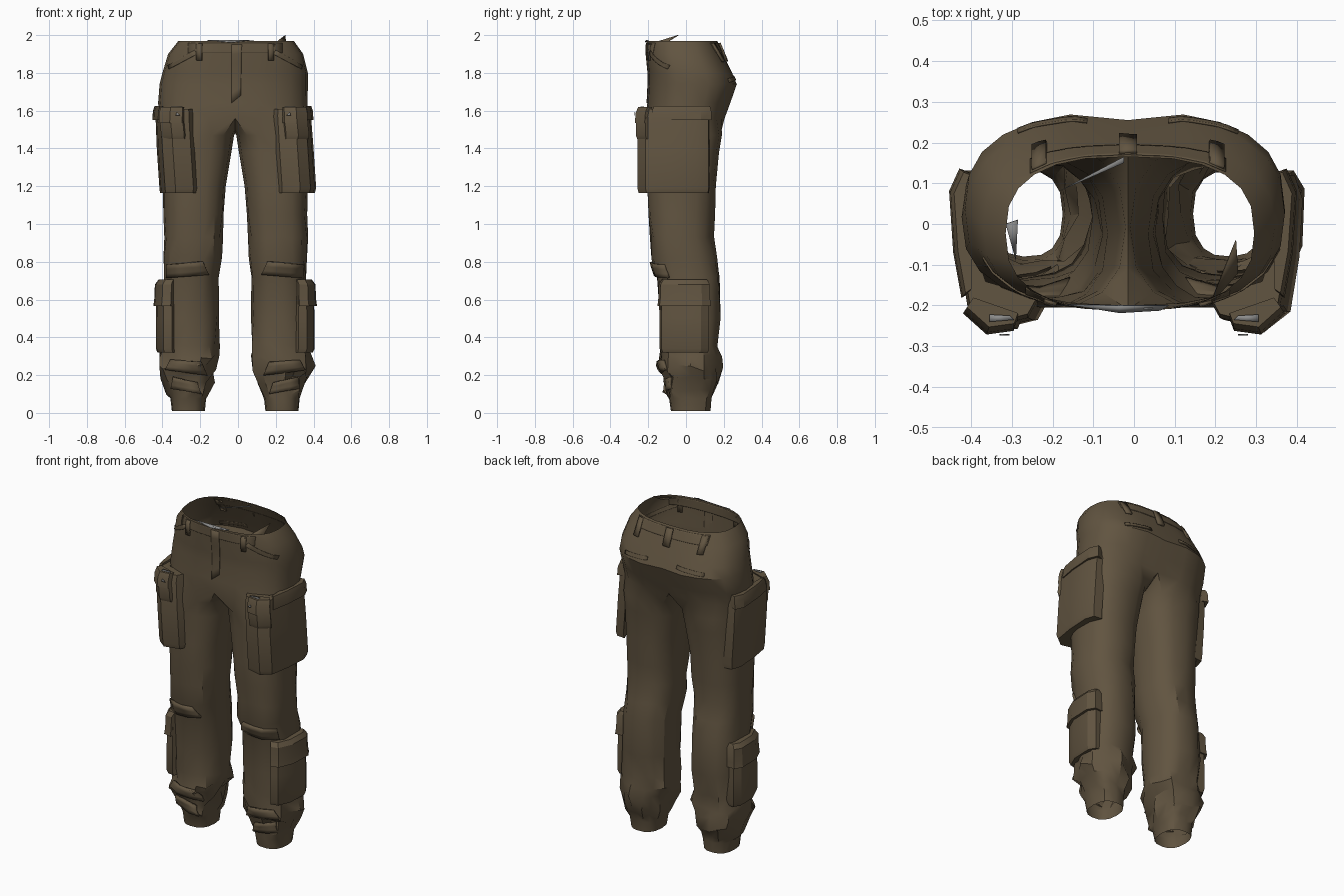
import bpy, bmesh, random
from math import cos, sin, radians, copysign
from mathutils import Vector
from mathutils.bvhtree import BVHTree

random.seed(4)
SHIFT = -0.015  # the garment sits slightly off centre

cube = bpy.data.objects.get("Cube")
if cube:
    bpy.data.objects.remove(cube, do_unlink=True)


def material(name, r, g, b):
    mat = bpy.data.materials.new(name)
    mat.use_nodes = True
    mat.diffuse_color = (r, g, b, 1)
    bsdf = mat.node_tree.nodes["Principled BSDF"]
    bsdf.inputs["Base Color"].default_value = (r, g, b, 1)
    bsdf.inputs["Roughness"].default_value = 0.9
    return mat


cloth = material("olive_brown_cloth", .12, .089, .052)
grey = material("grey_lining", .27, .27, .265)


def finish(name, bm, angle=35, thick=0, mat=cloth):
    mesh = bpy.data.meshes.new(name)
    bm.to_mesh(mesh)
    bm.free()
    mesh.materials.append(mat)
    obj = bpy.data.objects.new(name, mesh)
    obj.location.x = SHIFT
    bpy.context.collection.objects.link(obj)
    if thick:
        mod = obj.modifiers.new("thickness", 'SOLIDIFY')
        mod.thickness = thick
        mod.offset = 0
    bpy.ops.object.select_all(action='DESELECT')
    obj.select_set(True)
    bpy.context.view_layer.objects.active = obj
    bpy.ops.object.shade_smooth_by_angle(angle=radians(angle))


def oval(deg, x0, x1, y0, y1, p=2.5):
    c, s = cos(radians(deg)), sin(radians(deg))
    px = copysign(abs(c) ** (2 / p), c)
    py = copysign(abs(s) ** (2 / p), s)
    return (x0 + x1) / 2 + (x1 - x0) / 2 * px, (y0 + y1) / 2 + (y1 - y0) / 2 * py


def bridge(bm, a, b, closed=True):
    for i in range(len(a) if closed else len(a) - 1):
        j = (i + 1) % len(a)
        bm.faces.new((a[i], a[j], b[j], b[i]))


# Hips: height, right width, left width, front, back
HIPS = [(1.97, .3, .31, -.21, .165), (1.9, .355, .36, -.21, .195), (1.8, .385, .385, -.2, .25),
        (1.74, .4, .385, -.2, .275), (1.64, .408, .383, -.205, .24), (1.56, .4, .383, -.21, .21)]
# Legs: height, inner, outer, front, back, crumple
LEGS = [(1.47, .006, .386, -.205, .19, 0), (1.38, .02, .383, -.2, .175, 0),
        (1.2, .05, .383, -.205, .158, 0), (1.05, .06, .38, -.2, .152, .004),
        (.93, .07, .38, -.19, .142, .008), (.82, .075, .378, -.18, .16, .008),
        (.72, .085, .38, -.15, .178, .006), (.5, .085, .385, -.14, .183, .003),
        (.36, .088, .39, -.13, .163, .012), (.29, .09, .4, -.125, .175, .02),
        (.23, .1, .405, -.135, .18, .022), (.17, .125, .375, -.11, .165, .024),
        (.11, .145, .355, -.105, .145, .016), (.075, .155, .34, -.09, .135, .004),
        (.01, .16, .335, -.08, .13, 0)]

# Trouser body
bm = bmesh.new()
ring = None
for z, right, left, f, b in HIPS:
    new = []
    for k in range(24):
        x, y = oval(-90 + 15 * k, -1, 1, f, b, 2.6)
        x *= left if x > 0 else right
        cleft = .02 * max(0, 1 - abs(x) / .1) if y > 0 and z < 1.9 else 0
        new.append(bm.verts.new((x, y - cleft, z)))
    if ring:
        bridge(bm, ring, new)
    ring = new

front, back = ring[0], ring[12]
crotch = [bm.verts.new((0, back.co.y + (front.co.y - back.co.y) * t, 1.55 - .28 * t * (1 - t)))
          for t in (.25, .5, .75)]
angles = [-130 + 260 * k / 12 for k in range(13)] + [155, 180, 205]
for side in (1, -1):
    loop = (ring[:13] if side > 0 else [ring[-k % 24] for k in range(13)]) + crotch
    for z, a, o, f, b, rough in LEGS:
        new = []
        for d in angles:
            x, y = oval(d, a, o, f, b)
            n = random.uniform(-rough, rough)
            new.append(bm.verts.new((side * (x + n * cos(radians(d))), y + n * sin(radians(d)),
                                     z + (random.uniform(-rough, rough) if z > .02 else 0))))
        bridge(bm, loop, new)
        loop = new
bmesh.ops.recalc_face_normals(bm, faces=bm.faces)
probe = max(bm.faces, key=lambda q: q.calc_center_median().x)
if probe.normal.x < 0:
    bmesh.ops.reverse_faces(bm, faces=bm.faces)
tree = BVHTree.FromBMesh(bm)
finish("trouser_body", bm, 32)


def patch(name, corners, facing=-1, thick=.009, lift=.003, n=6):
    """Cloth plate laid on the body; corners are (x, z), facing -1 front, 1 back."""
    bm = bmesh.new()
    a, b, c, d = [Vector(p) for p in corners]
    prev = None
    for i in range(n + 1):
        row = []
        for j in range(n + 1):
            u, v = i / n, j / n
            p = a.lerp(b, u).lerp(d.lerp(c, u), v)
            hit = tree.ray_cast(Vector((p.x, facing, p.y)), Vector((0, -facing, 0)))
            if hit[0] is None:
                hit = tree.find_nearest(Vector((p.x, 0, p.y)))
            row.append(bm.verts.new(hit[0] + Vector((0, facing * lift, 0))))
        if prev:
            bridge(bm, prev, row, False)
        prev = row
    finish(name, bm, 35, thick)


def prism(name, profile, levels, side):
    """Stacked outline; levels are (height, growth, sideways shift)."""
    bm = bmesh.new()
    prev = first = None
    for z, g, dx in levels:
        row = [bm.verts.new((side * (.25 + (x - .25) * g) + dx, y * g, z)) for x, y in profile]
        if prev:
            bridge(bm, prev, row)
        else:
            first = row
        prev = row
    bm.faces.new(first)
    bm.faces.new(prev)
    bmesh.ops.recalc_face_normals(bm, faces=bm.faces)
    finish(name, bm, 28)


def flake(name, points, mat=cloth):
    """Loose scrap of thin cloth."""
    bm = bmesh.new()
    bm.faces.new([bm.verts.new(p) for p in points])
    finish(name, bm, 30, .003, mat)


def box(x0, x1, z0, z1, slant=0):
    return [(x0, z0), (x1, z0 + slant), (x1, z1 + slant), (x0, z1)]


THIGH = [(.21, -.19), (.235, -.235), (.33, -.258), (.385, -.215), (.407, -.08),
         (.415, .06), (.395, .12), (.34, .125), (.372, .05), (.374, -.06), (.345, -.15)]
COVER = [(.38, -.17), (.395, -.18), (.415, -.07), (.425, .08), (.4, .135), (.36, .12), (.375, 0)]
CORNER = [(.26, -.23), (.27, -.257), (.335, -.266), (.392, -.215), (.375, -.19)]
SHIN = [(.315, -.1), (.335, -.14), (.38, -.13), (.415, -.05), (.42, .08), (.395, .122),
        (.335, .12), (.372, .03)]

for side, word in ((1, "left"), (-1, "right")):
    # Cargo pockets with their flaps
    prism(word + "_thigh_pocket", THIGH,
          [(1.165, .97, .012), (1.19, 1, .014), (1.4, 1, 0), (1.57, .98, -.01), (1.61, .94, -.01)], side)
    prism(word + "_thigh_pocket_cover", COVER,
          [(1.55, 1.01, -.012), (1.6, .99, -.012), (1.625, .94, -.012)], side)
    prism(word + "_small_corner_pocket", CORNER,
          [(1.45, .97, 0), (1.47, 1, 0), (1.57, .99, -.01), (1.6, .95, -.01)], side)
    prism(word + "_small_corner_flap", CORNER,
          [(1.535, 1.02, -.01), (1.59, 1, -.01), (1.62, .95, -.01)], side)
    prism(word + "_shin_pocket", SHIN,
          [(.32, .95, 0), (.34, 1, 0), (.5, 1, 0), (.62, .98, 0)], side)
    prism(word + "_shin_pocket_flap", SHIN,
          [(.565, 1.08, 0), (.6, 1.05, 0), (.68, 1.03, 0), (.705, .92, 0)], side)

    def flip(c):
        return [(side * x, z) for x, z in c]

    # Slanted hip pockets, back welts and belt loops
    patch(word + "_hip_pocket_edge", flip([(.2, 1.9), (.35, 1.82), (.355, 1.84), (.215, 1.92)]), -1, .006)
    patch(word + "_back_pocket_welt", flip(box(.1, .27, 1.765, 1.785, -.015)), 1, .006)
    patch(word + "_front_belt_loop", flip(box(.175, .205, 1.865, 1.955)), -1, .01, .005, 2)
    patch(word + "_back_belt_loop", flip(box(.2, .235, 1.86, 1.955)), 1, .01, .005, 2)
    # Cloth folds at knee and ankle
    patch(word + "_knee_fold", flip([(.14, .735), (.36, .715), (.36, .785), (.17, .8)]), -1, .018, .008, 3)
    patch(word + "_ankle_fold", flip([(.15, .2), (.37, .23), (.34, .28), (.18, .27)]), -1, .016, .008, 3)
    patch(word + "_ankle_low_fold", flip([(.18, .1), (.34, .13), (.33, .19), (.2, .16)]), -1, .016, .01, 3)
    # Grey scraps on the pocket top and low in the leg
    flake(word + "_pocket_scrap", [(side * x - .01, y, 1.623) for x, y in
                                   ((.27, -.235), (.33, -.24), (.33, -.222), (.28, -.225))], grey)
    flake(word + "_pocket_stud", [(side * x - .01, -.272, z) for x, z in
                                  ((.28, 1.575), (.305, 1.575), (.3, 1.592))], grey)

# Waistband seam, fly and centre belt loop
patch("front_waistband", box(-.25, .25, 1.905, 1.958), -1, .004, .001, 10)
patch("back_waistband", box(-.24, .24, 1.905, 1.958), 1, .004, .001, 10)
patch("fly_cover", [(-.02, 1.64), (.03, 1.68), (.035, 1.95), (-.02, 1.95)], -1, .004, .002)
patch("centre_back_loop", box(-.022, .022, 1.86, 1.958), 1, .012, .007, 2)

# Loose cloth tip and grey lining at the waist
flake("waist_cloth_tip", [(.2, -.2, 1.95), (.27, -.12, 1.95), (.265, -.04, 2.0)])
flake("front_waist_lining", [(-.15, -.197, 1.972), (-.02, -.218, 1.962), (.08, -.212, 1.972),
                             (.1, -.2, 1.974), (-.02, -.2, 1.974)], grey)
flake("back_waist_lining", [(-.17, .08, 1.93), (-.01, .15, 1.955), (-.01, .165, 1.955)], grey)
flake("right_leg_lining", [(-.3, 0, .16), (-.27, .01, .16), (-.275, -.09, .12)], grey)
